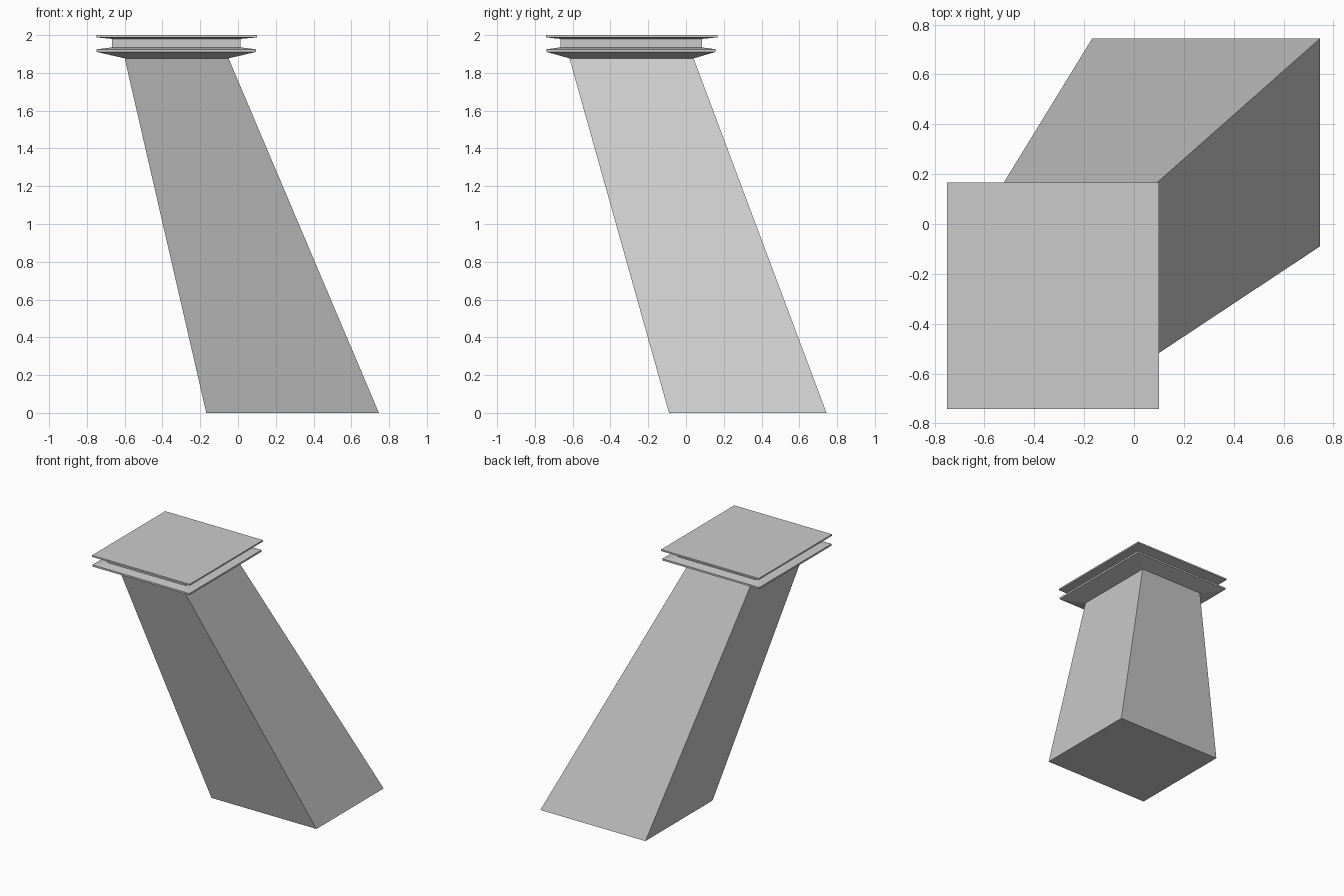
import bpy
import bmesh

cube = bpy.data.objects.get("Cube")
if cube:
    bpy.data.objects.remove(cube, do_unlink=True)

grey = bpy.data.materials.new("stone_grey")
grey.use_nodes = True
colour = (0.6, 0.6, 0.6, 1)
grey.diffuse_color = colour
grey.node_tree.nodes["Principled BSDF"].inputs["Base Color"].default_value = colour


def loft(name, sections):
    """Closed solid through rectangular sections (z, x0, x1, y0, y1)."""
    bm = bmesh.new()
    rings = [[bm.verts.new((x, y, z)) for x, y in
              ((x0, y0), (x1, y0), (x1, y1), (x0, y1))]
             for z, x0, x1, y0, y1 in sections]
    for low, high in zip(rings, rings[1:]):
        for i in range(4):
            j = (i + 1) % 4
            bm.faces.new((low[i], low[j], high[j], high[i]))
    bm.faces.new(rings[0][::-1])
    bm.faces.new(rings[-1])
    bmesh.ops.recalc_face_normals(bm, faces=bm.faces)
    mesh = bpy.data.meshes.new(name)
    bm.to_mesh(mesh)
    bm.free()
    mesh.materials.append(grey)
    obj = bpy.data.objects.new(name, mesh)
    bpy.context.collection.objects.link(obj)
    return obj


# Footprints shared by neighbouring parts
shaft_top = (-0.6, -0.05, -0.617, 0.04)
neck = (-0.668, 0.012, -0.665, 0.085)
lip = (-0.748, 0.095, -0.739, 0.157)
plate = (-0.75, 0.1, -0.742, 0.167)

# Leaning, tapering shaft
loft("leaning_shaft", [(0, -0.168, 0.746, -0.09, 0.744), (1.877, *shaft_top)])

# Flared collar, recessed neck and thin top plate in one continuous cap
loft("cap", [
    (1.877, *shaft_top),
    (1.911, *lip),
    (1.925, *lip),
    (1.935, *neck),
    (1.98, *neck),
    (1.988, *plate),
    (2.0, *plate),
])
